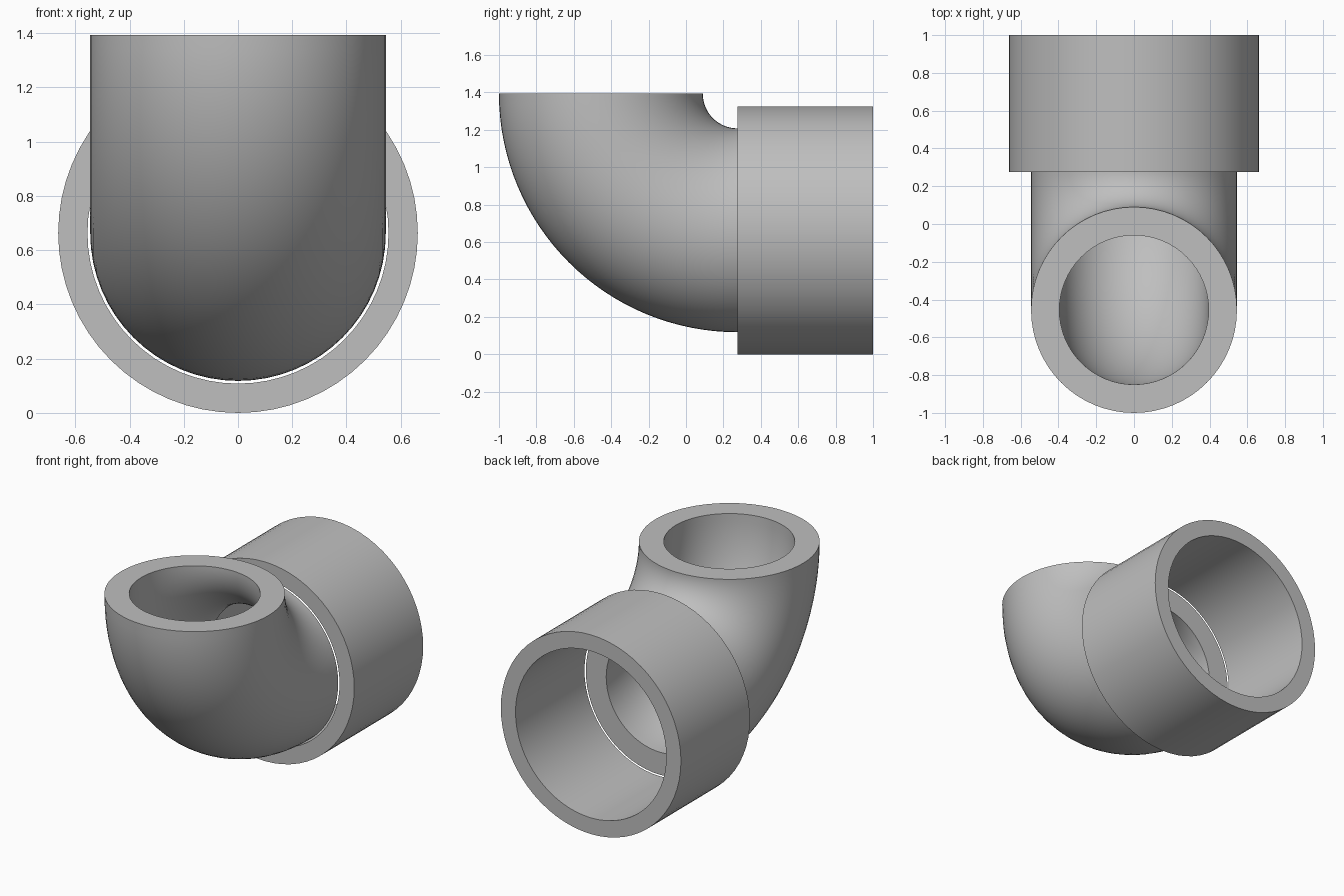
import bpy, bmesh, math
from mathutils import Matrix, Vector

cube = bpy.data.objects.get("Cube")
if cube:
    bpy.data.objects.remove(cube)

SEGMENTS = 64
BEND_RADIUS = 0.73
PIVOT = Vector((0, 0.275, 1.393))   # centre of the bend
AXIS_Z = PIVOT.z - BEND_RADIUS      # height of the socket axis

grey = bpy.data.materials.new("grey_plastic")
grey.use_nodes = True
colour = (0.52, 0.52, 0.52, 1)
grey.diffuse_color = colour
grey.node_tree.nodes["Principled BSDF"].inputs["Base Color"].default_value = colour


def hollow_pipe(name, frames, outer, inner):
    """Sweep an annulus through the given frames, with flat end rims."""
    bm = bmesh.new()
    angles = [2 * math.pi * i / SEGMENTS for i in range(SEGMENTS)]
    walls = []
    for radius in (outer, inner):
        walls.append([[bm.verts.new(f @ Vector((radius * math.cos(a), radius * math.sin(a), 0)))
                       for a in angles] for f in frames])

    def bridge(a, b):
        for i in range(SEGMENTS):
            j = (i + 1) % SEGMENTS
            bm.faces.new((a[i], a[j], b[j], b[i]))

    for wall in walls:
        for a, b in zip(wall, wall[1:]):
            bridge(a, b)
    for end in (0, -1):
        bridge(walls[0][end], walls[1][end])
    bmesh.ops.recalc_face_normals(bm, faces=bm.faces)

    mesh = bpy.data.meshes.new(name)
    bm.to_mesh(mesh)
    bm.free()
    mesh.materials.append(grey)
    obj = bpy.data.objects.new(name, mesh)
    bpy.context.collection.objects.link(obj)
    bpy.ops.object.select_all(action='DESELECT')
    obj.select_set(True)
    bpy.context.view_layer.objects.active = obj
    bpy.ops.object.shade_smooth_by_angle(angle=math.radians(30))
    return obj


# Quarter-turn elbow, from the upright mouth round to the socket
STEPS = 32
bend = [Matrix.Translation(PIVOT)
        @ Matrix.Rotation(math.pi / 2 * i / STEPS, 4, 'X')
        @ Matrix.Translation((0, -BEND_RADIUS, 0)) for i in range(STEPS + 1)]
hollow_pipe("elbow_bend", bend, 0.545, 0.395)

# Wider straight socket at the back
socket = [Matrix.Translation((0, y, AXIS_Z)) @ Matrix.Rotation(math.pi / 2, 4, 'X')
          for y in (PIVOT.y, 1.0)]
hollow_pipe("socket_sleeve", socket, AXIS_Z, 0.555)
